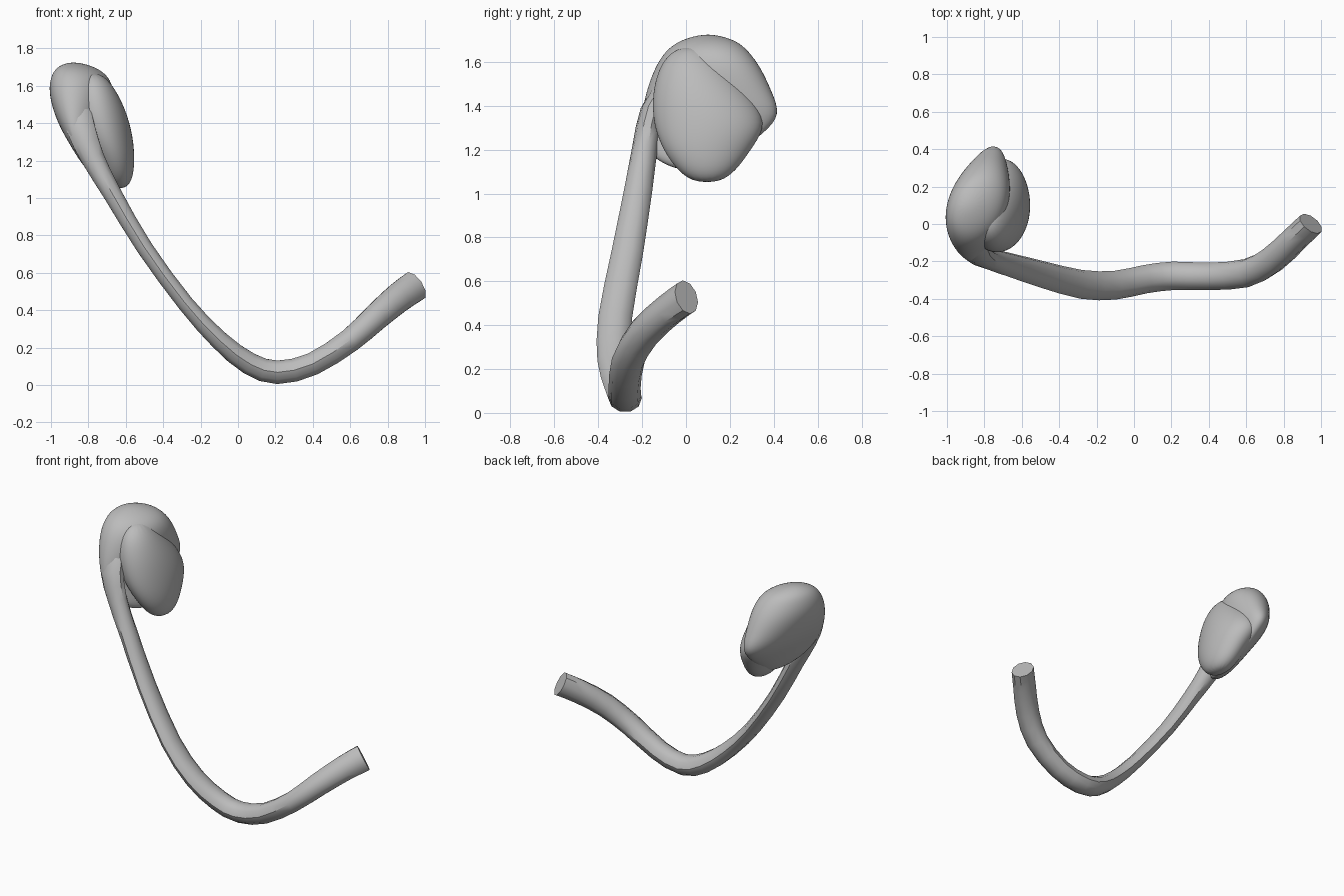
import bpy, bmesh, math
from mathutils import Vector

cube = bpy.data.objects.get("Cube")
if cube:
    bpy.data.objects.remove(cube)

grey = bpy.data.materials.new("plain_grey")
grey.use_nodes = True
GREY = (0.5, 0.5, 0.5, 1)
grey.diffuse_color = GREY
grey.node_tree.nodes["Principled BSDF"].inputs["Base Color"].default_value = GREY


def loft(name, rings, angle, subdivide=0):
    """Skin a list of closed point rings and cap both ends."""
    bm = bmesh.new()
    loops = [[bm.verts.new(p) for p in ring] for ring in rings]
    for a, b in zip(loops, loops[1:]):
        for i in range(len(a)):
            j = (i + 1) % len(a)
            bm.faces.new((a[i], a[j], b[j], b[i]))
    bm.faces.new(loops[0])
    bm.faces.new(loops[-1])
    bmesh.ops.recalc_face_normals(bm, faces=bm.faces)
    mesh = bpy.data.meshes.new(name)
    bm.to_mesh(mesh)
    bm.free()
    mesh.materials.append(grey)
    obj = bpy.data.objects.new(name, mesh)
    bpy.context.collection.objects.link(obj)
    if subdivide:
        obj.modifiers.new("smooth", "SUBSURF").levels = subdivide
        obj.modifiers["smooth"].render_levels = subdivide
    bpy.ops.object.select_all(action="DESELECT")
    obj.select_set(True)
    bpy.context.view_layer.objects.active = obj
    bpy.ops.object.shade_smooth_by_angle(angle=math.radians(angle))
    return obj


def oval(centre, u, v, sides):
    turn = [math.tau * i / sides for i in range(sides)]
    return [centre + u * math.cos(t) + v * math.sin(t) for t in turn]


def level_rings(sections, shear=0.0):
    """Level ovals from (z, x min, x max, y min, y max)."""
    rings = []
    for z, x0, x1, y0, y1 in sections:
        c = Vector(((x0 + x1) / 2, (y0 + y1) / 2, z))
        u = Vector(((x1 - x0) / 2, 0, 0))
        v = Vector((shear, 1, 0)) * ((y1 - y0) / 2)
        rings.append(oval(c, u, v, 16))
    return rings


def refine(points):
    """Add a curved midpoint between each pair of path points."""
    pts = [Vector(p) for p in points]
    out = [pts[0]]
    for i in range(len(pts) - 1):
        a, b = pts[i], pts[i + 1]
        before, after = pts[max(i - 1, 0)], pts[min(i + 2, len(pts) - 1)]
        out += [(a + b) * 0.5625 - (before + after) * 0.0625, b]
    return out


# Curved stem: x, y, z, half width, half thickness
path = refine([
    (.945, .002, .528, .068, .087), (.86, -.08, .468, .07, .083),
    (.74, -.19, .365, .075, .075), (.6, -.263, .24, .076, .067),
    (.4, -.28, .113, .073, .064), (.21, -.277, .068, .076, .066),
    (.06, -.295, .115, .076, .062), (-.1, -.327, .24, .077, .053),
    (-.28, -.323, .435, .077, .046), (-.5, -.267, .735, .072, .046),
    (-.67, -.217, 1.02, .064, .052), (-.775, -.187, 1.21, .058, .065),
    (-.84, -.155, 1.37, .055, .08), (-.87, -.08, 1.5, .05, .08),
])
stem = []
for i, p in enumerate(path):
    a, b = path[max(i - 1, 0)], path[min(i + 1, len(path) - 1)]
    tangent = (b - a).to_3d().normalized() if len(p) == 3 else Vector((b - a)[:3]).normalized()
    side = Vector((0, 1, 0))
    side = (side - tangent * side.dot(tangent)).normalized()
    up = tangent.cross(side)
    stem.append(oval(Vector(p[:3]), side * p[3], up * p[4], 10))
loft("stem", stem, 40)

# Hood that the stem flares into
loft("hood", level_rings([
    (1.725, -.91, -.85, .07, .13), (1.70, -.97, -.76, -.03, .23),
    (1.65, -1, -.69, -.1, .29), (1.57, -1.01, -.665, -.15, .35),
    (1.46, -.98, -.67, -.19, .4), (1.36, -.93, -.69, -.21, .44),
    (1.28, -.88, -.71, -.21, .37), (1.17, -.82, -.69, -.18, .22),
    (1.10, -.75, -.68, -.03, .14)], .2), 60, 2)

# Rounded bud under the hood
loft("bud", level_rings([
    (1.67, -.82, -.74, -.03, .07), (1.61, -.87, -.67, -.11, .15),
    (1.5, -.9, -.61, -.15, .26), (1.4, -.89, -.575, -.16, .34),
    (1.3, -.85, -.555, -.15, .37), (1.2, -.78, -.55, -.11, .3),
    (1.1, -.73, -.56, -.04, .23), (1.05, -.67, -.6, .04, .15)]), 60, 2)
